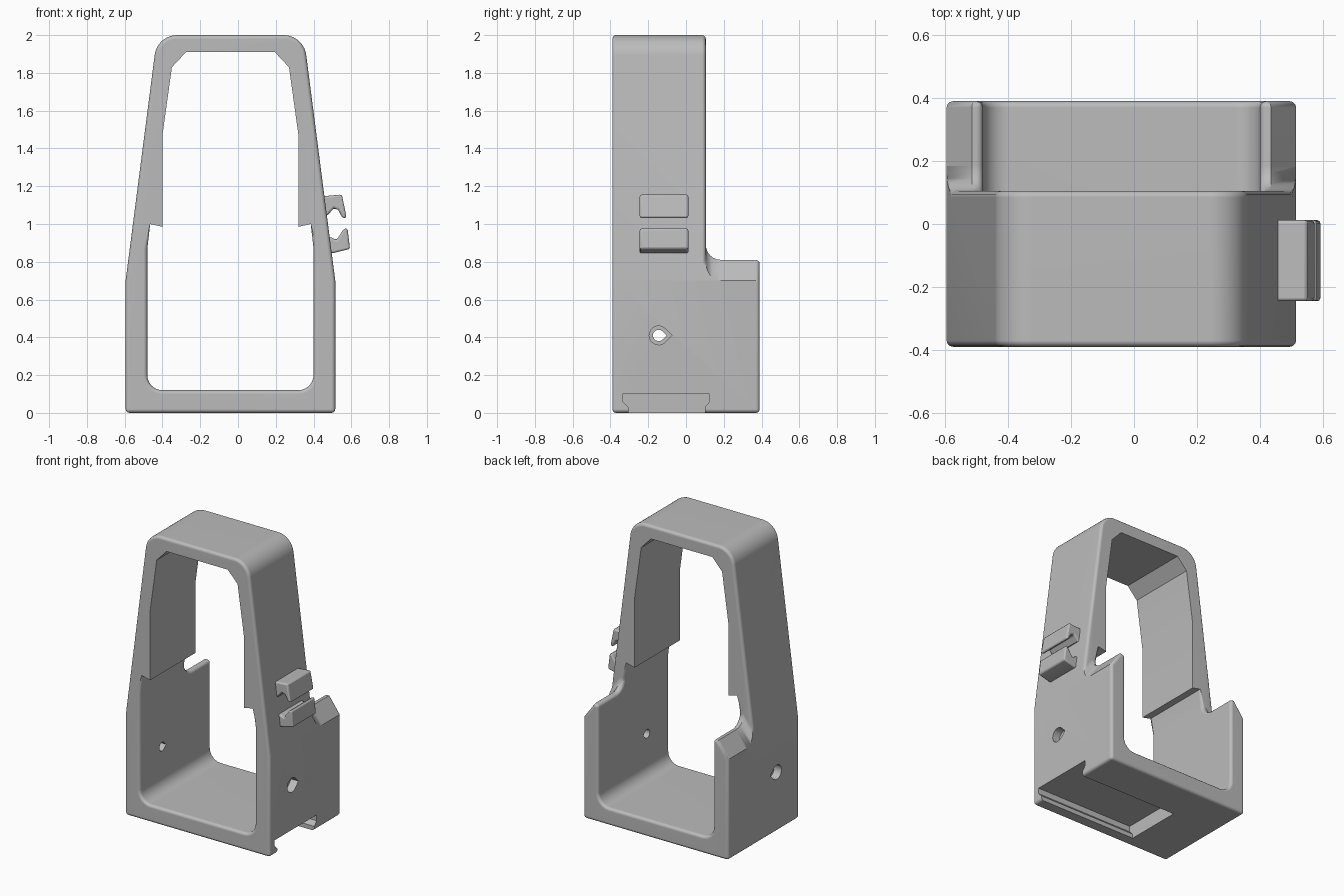
import bpy, bmesh, math
from mathutils import Vector

cube = bpy.data.objects.get("Cube")
if cube:
    bpy.data.objects.remove(cube, do_unlink=True)

CX = -0.04  # symmetry plane of the frame
grey = bpy.data.materials.new("light grey")
grey.use_nodes = True
colour = (0.5, 0.5, 0.5, 1)
grey.diffuse_color = colour
grey.node_tree.nodes["Principled BSDF"].inputs["Base Color"].default_value = colour


def arc(c, r, a0, a1, n):
    return [(c[0] + r * math.cos(math.radians(a0 + (a1 - a0) * i / n)),
             c[1] + r * math.sin(math.radians(a0 + (a1 - a0) * i / n))) for i in range(n + 1)]


def loft(name, sections):
    """Closed solid through matching rings of points."""
    bm = bmesh.new()
    rings = [[bm.verts.new(p) for p in s] for s in sections]
    for a, b in zip(rings, rings[1:]):
        for i in range(len(a)):
            j = (i + 1) % len(a)
            bm.faces.new((a[i], a[j], b[j], b[i]))
    bm.faces.new(rings[0][::-1])
    bm.faces.new(rings[-1])
    bmesh.ops.recalc_face_normals(bm, faces=bm.faces)
    me = bpy.data.meshes.new(name)
    bm.to_mesh(me)
    bm.free()
    me.materials.append(grey)
    ob = bpy.data.objects.new(name, me)
    bpy.context.collection.objects.link(ob)
    return ob


def prism_y(name, pts, y0, y1):
    return loft(name, [[(x, y, z) for x, z in pts] for y in (y0, y1)])


def prism_x(name, pts, x0, x1):
    return loft(name, [[(x, y, z) for y, z in pts] for x in (x0, x1)])


def activate(ob):
    bpy.ops.object.select_all(action='DESELECT')
    ob.select_set(True)
    bpy.context.view_layer.objects.active = ob


def cut(ob, cutter):
    activate(ob)
    m = ob.modifiers.new("cut", 'BOOLEAN')
    m.operation, m.solver, m.object = 'DIFFERENCE', 'EXACT', cutter
    bpy.ops.object.modifier_apply(modifier=m.name)
    bpy.data.objects.remove(cutter, do_unlink=True)


def mirrored(half):
    """Right half profile, bottom to top, mirrored about the frame axis."""
    return [(CX + x, z) for x, z in half] + [(CX - x, z) for x, z in reversed(half)]


def finish(ob):
    activate(ob)
    bpy.ops.object.shade_smooth_by_angle(angle=math.radians(32))
    ob.modifiers.new("even shading", 'WEIGHTED_NORMAL').keep_sharp = True


def half_width(z):
    return 0.555 - max(0, z - 0.7) * 0.131


# Outer frame: straight base, tapering upper part, rounded top
outer = [(0.555, 0), (0.555, 0.7)] + arc((0.282, 1.88), 0.12, 7.5, 90, 10)
frame = prism_y("frame", mirrored(outer), -0.39, 0.39)

# Rear step with a fillet against the upper part and sloping shoulders
step = [(0.105, 3)] + arc((0.185, 0.89), 0.08, 180, 270, 6) + [(1, 0.81), (1, 3)]
shoulders = [(-0.6, -0.172), (-0.475, 0), (0.475, 0), (0.6, -0.172)]
cut(frame, loft("step_cutter", [[(CX + x, y, z + dz) for y, z in step] for x, dz in shoulders]))

# Inner opening with a ledge and chamfered top
inner = arc((0.36, 0.2), 0.08, 270, 360, 6) + [
    (0.44, 0.87), (0.425, 1.0), (0.36, 0.985), (0.36, 1.47), (0.31, 1.83), (0.235, 1.91)]
cut(frame, prism_y("opening_cutter", mirrored(inner), -1, 1))

# Round the sharp edges, leaving the upper opening crisp
bm = bmesh.new()
bm.from_mesh(frame.data)
bmesh.ops.remove_doubles(bm, verts=bm.verts, dist=0.0005)
edges = []
for e in bm.edges:
    if len(e.link_faces) != 2 or e.calc_face_angle(0) < math.radians(60):
        continue
    mid = (e.verts[0].co + e.verts[1].co) / 2
    inside = abs(mid.x - CX) < half_width(mid.z) - 0.04 and mid.z < 1.93
    concave = e.calc_face_angle_signed(0) < 0
    if not concave and not (inside and mid.z > 0.96):
        edges.append(e)
bmesh.ops.bevel(bm, geom=edges, offset=0.02, segments=3, profile=0.5,
                affect='EDGES', clamp_overlap=False)
bm.to_mesh(frame.data)
bm.free()

# Undercut slot in the base, open at one side
slot = [(-0.305, -0.1), (-0.305, 0.03), (-0.335, 0.06), (-0.335, 0.1),
        (0.125, 0.1), (0.125, 0.06), (0.1, 0.03), (0.1, -0.1)]
cut(frame, prism_x("slot_cutter", slot, -0.245, 1))


# Teardrop holes, wider on the outside
def teardrop(r):
    return [(-0.145 + y, 0.41 + z) for y, z in arc((0, 0), r, 45, 315, 14) + [(r * 1.414, 0)]]


cut(frame, prism_x("hole_cutter", teardrop(0.03), -1, 1))
for side in (-1, 1):
    cut(frame, prism_x("recess_cutter", teardrop(0.05), CX + side * 0.5, CX + side * 0.7))
finish(frame)

# Pair of hooked cable clips on the side
upper = [(0.44, 1.146), (0.55, 1.156), (0.575, 1.032), (0.553, 1.032), (0.53, 1.075),
         (0.508, 1.084), (0.476, 1.048), (0.44, 1.04)]
lower = [(0.46, 0.938), (0.49, 0.93), (0.522, 0.916), (0.561, 0.976), (0.58, 0.976),
         (0.593, 0.868), (0.505, 0.846), (0.46, 0.845)]
for name, pts in (("upper_clip", upper), ("lower_clip", lower)):
    clip = prism_y(name, pts, -0.245, 0.012)
    b = clip.modifiers.new("rounded edges", 'BEVEL')
    b.width, b.segments, b.limit_method = 0.01, 2, 'ANGLE'
    b.angle_limit = math.radians(40)
    finish(clip)
